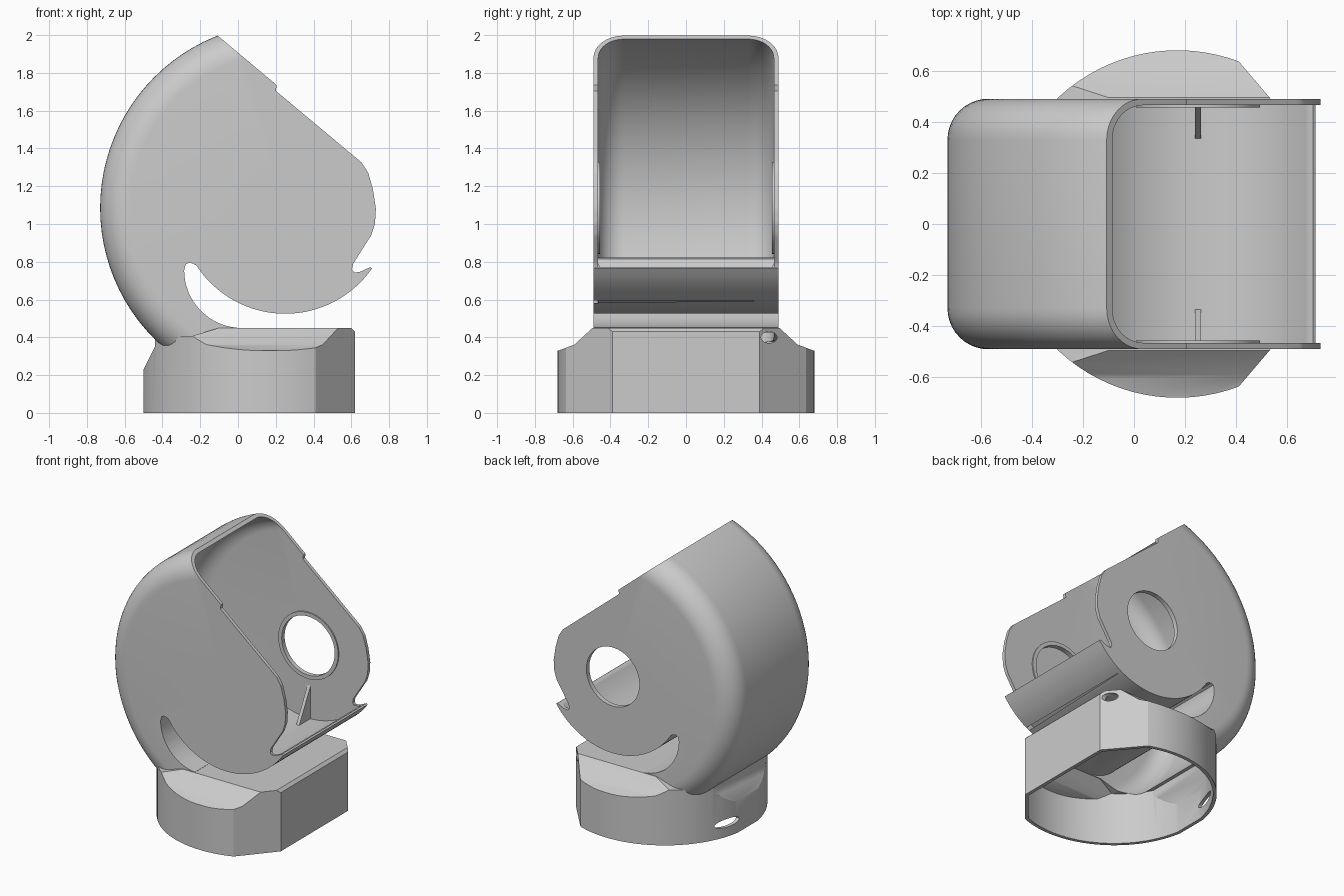
import bpy, bmesh
from math import sin, cos, radians, pi, sqrt, atan2
from mathutils import Vector

old = bpy.data.objects.get("Cube")
if old:
    bpy.data.objects.remove(old)

CX, CZ = 0.25, 1.085      # pivot of the hood, on an axis along y
WALL = 0.025

grey = bpy.data.materials.new("plain_grey")
grey.use_nodes = True
grey.diffuse_color = (0.6, 0.6, 0.6, 1)
for node in grey.node_tree.nodes:
    if node.type == 'BSDF_PRINCIPLED':
        node.inputs["Base Color"].default_value = (0.6, 0.6, 0.6, 1)
        node.inputs["Roughness"].default_value = 0.6


def finish(name, bm):
    bmesh.ops.recalc_face_normals(bm, faces=bm.faces[:])
    mesh = bpy.data.meshes.new(name)
    bm.to_mesh(mesh)
    bm.free()
    mesh.materials.append(grey)
    ob = bpy.data.objects.new(name, mesh)
    bpy.context.scene.collection.objects.link(ob)
    return ob


def arc(cx, cy, r, a, b, n):
    steps = [radians(a + (b - a) * i / n) for i in range(n + 1)]
    return [(cx + r * cos(t), cy + r * sin(t)) for t in steps]


def ellipse(cx, cy, rx, ry, n=48):
    return [(cx + rx * cos(2 * pi * i / n), cy + ry * sin(2 * pi * i / n)) for i in range(n)]


def prism(name, pts, axis, lo, hi):
    """Extrude a flat outline along one axis."""
    place = {'x': lambda p, t: (t, p[0], p[1]),
             'y': lambda p, t: (p[0], t, p[1]),
             'z': lambda p, t: (p[0], p[1], t)}[axis]
    bm = bmesh.new()
    face = bm.faces.new([bm.verts.new(place(p, lo)) for p in pts])
    new = bmesh.ops.extrude_face_region(bm, geom=[face])["geom"]
    move = Vector(place((0, 0), hi - lo))
    bmesh.ops.translate(bm, vec=move, verts=[v for v in new if isinstance(v, bmesh.types.BMVert)])
    return finish(name, bm)


def lathe(name, pts, closed=False, steps=96):
    """Turn a (radius, y) profile around the hood pivot."""
    bm = bmesh.new()
    vs = [bm.verts.new((CX + r, y, CZ)) for r, y in pts]
    es = [bm.edges.new(pair) for pair in zip(vs, vs[1:] + ([vs[0]] if closed else []))]
    bmesh.ops.spin(bm, geom=vs + es, cent=(CX, 0, CZ), axis=(0, 1, 0),
                   angle=2 * pi, steps=steps)
    bmesh.ops.remove_doubles(bm, verts=bm.verts[:], dist=1e-4)
    return finish(name, bm)


def combine(ob, other, operation):
    """Apply a boolean and discard the second solid."""
    mod = ob.modifiers.new("cut", 'BOOLEAN')
    mod.operation, mod.object, mod.solver = operation, other, 'EXACT'
    bpy.context.view_layer.update()
    dg = bpy.context.evaluated_depsgraph_get()
    mesh = bpy.data.meshes.new_from_object(ob.evaluated_get(dg))
    ob.modifiers.clear()
    ob.data = mesh
    bpy.data.objects.remove(other)
    return ob


def rounded_drum(name, inset):
    """Drum with rounded rims, as wide as the hood."""
    r, w, f = 0.98 - inset, 0.49 - inset, 0.16 - inset
    pts = [(0, -w)] + arc(r - f, f - w, f, -90, 0, 10)
    pts += arc(r - f, w - f, f, 0, 90, 10) + [(0, w)]
    return lathe(name, pts)


# Hood: side outline with the curved slot, trimmed from a rounded drum
outline = [(-1.2, 2.916), (0.205, 1.735), (0.2, 1.705), (0.655, 1.325), (0.69, 1.27),
           (0.715, 1.18), (0.73, 1.08), (0.725, 1.0), (0.705, 0.94), (0.61, 0.79),
           (0.604, 0.76), (0.615, 0.742), (0.65, 0.748), (0.7, 0.772), (0.71, 0.765)]
outline += arc(CX, CZ, 0.56, -36, -147, 40)
outline += [(-0.237, 0.79), (-0.258, 0.795), (-0.277, 0.786)]
outline += arc(0.02, 0.755, 0.305, 180, 265, 16) + [(-0.007, 0.32), (-1.2, 0.32)]
body = combine(rounded_drum("fan_hood", 0),
               prism("hood_outline", outline, 'y', -0.8, 0.8), 'INTERSECT')

# Hood cavity: open along the slanted mouth, running down the neck
inside = [(-1.2, 3.2), (1.4, 3.2), (1.4, 0.95)]
inside += arc(CX, CZ, 0.56 - WALL, -25, -147, 40)
inside += [(-0.215, 0.815), (-0.26, 0.823), (-0.3, 0.805)]
inside += arc(0.02, 0.755, 0.305 + WALL, 180, 264, 16) + [(-0.014, 0.34), (-1.2, 0.34)]
cavity = combine(rounded_drum("hood_cavity", WALL),
                 prism("cavity_outline", inside, 'y', -0.8, 0.8), 'INTERSECT')


def base_solid(name, d, bottom):
    """Round footprint with a flat front end, cut by the end and side outlines."""
    r = 0.68 - d
    a = 69.3
    foot = arc(0.17, 0, r, a, 360 - a, 56) + [(0.62 - d, -0.39 + 0.4 * d), (0.62 - d, 0.39 - 0.4 * d)]
    ob = prism(name, foot, 'z', bottom, 0.6)
    half = [(0.9, bottom - 0.1), (0.9, 0.315 - d), (0.675, 0.33 - d), (0.59 - d, 0.362 - d),
            (0.495 - d, 0.45 - d)]
    end = half + [(-y, z) for y, z in reversed(half)]
    combine(ob, prism("end_outline", end, 'x', -1, 1), 'INTERSECT')
    side = [(d - 0.5, bottom - 0.1), (d - 0.5, 0.23 - d / 2), (d - 0.44, 0.35 - d / 2),
            (d - 0.44, 0.4 - d), (-0.25, 0.405 - d), (-0.1, 0.45 - d), (0.6 - d, 0.4501 - d),
            (0.6201 - d, 0.43 - d), (0.6201 - d, bottom - 0.1)]
    return combine(ob, prism("side_outline", side, 'y', -1, 1), 'INTERSECT')


# Join hood and base, then hollow both
combine(body, base_solid("base", 0, 0), 'UNION')
combine(cavity, base_solid("base_cavity", WALL, -0.2), 'UNION')
combine(body, cavity, 'DIFFERENCE')

# Round side openings and the small base holes
combine(body, prism("side_hole", ellipse(CX, CZ, 0.215, 0.215, 64), 'y', -0.8, 0.8), 'DIFFERENCE')
combine(body, prism("corner_hole", ellipse(0.44, 0.4, 0.042, 0.03), 'x', 0.47, 0.8), 'DIFFERENCE')
combine(body, prism("back_hole", ellipse(0.2, 0.1, 0.1, 0.03), 'x', -0.7, -0.4), 'DIFFERENCE')
body.name = "hood_and_base"

# Raised rims inside the side openings, and gussets on the tray floor
parts = [body]
for side, s in (("left", 1), ("right", -1)):
    rim = [(0.215, s * 0.456), (0.243, s * 0.456), (0.243, s * 0.468), (0.215, s * 0.468)]
    parts.append(lathe(side + "_hole_rim", rim, closed=True, steps=64))
    rib = [(s * 0.47, 0.8), (s * 0.33, 0.54), (s * 0.47, 0.54)]
    parts.append(prism(side + "_gusset", rib, 'x', 0.238, 0.262))

# Smooth curved walls, keep crisp edges
bpy.ops.object.select_all(action='DESELECT')
for ob in parts:
    ob.select_set(True)
bpy.context.view_layer.objects.active = body
bpy.ops.object.shade_smooth_by_angle(angle=radians(28))
